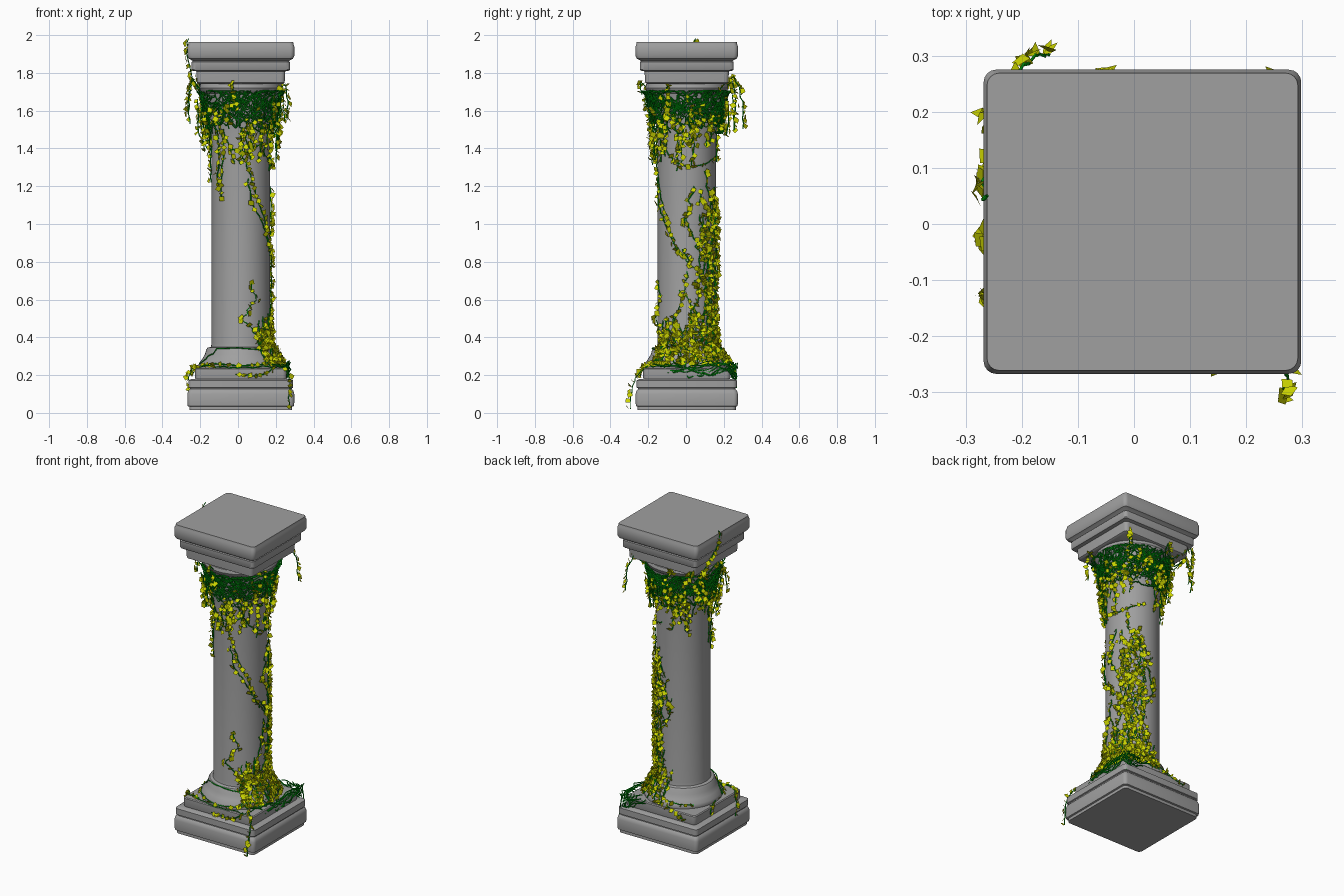
import bpy, bmesh, math, random
from mathutils import Vector, Euler

if "Cube" in bpy.data.objects:
    bpy.data.objects.remove(bpy.data.objects["Cube"])

rnd = random.Random(7)
CX, CY = 0.015, 0.004          # column axis


def material(name, col):
    m = bpy.data.materials.new(name)
    m.diffuse_color = (*col, 1)
    m.use_nodes = True
    m.node_tree.nodes["Principled BSDF"].inputs["Base Color"].default_value = m.diffuse_color
    return m


stone = material("stone_grey", (.35, .35, .35))


def loft(name, rings):
    """Skin a stack of rings and cap both ends."""
    bm = bmesh.new()
    loops = [[bm.verts.new(p) for p in r] for r in rings]
    n = len(loops[0])
    for a, b in zip(loops, loops[1:]):
        for i in range(n):
            bm.faces.new((a[i], a[(i + 1) % n], b[(i + 1) % n], b[i]))
    bm.faces.new(loops[0][::-1])
    bm.faces.new(loops[-1])
    me = bpy.data.meshes.new(name)
    bm.to_mesh(me)
    bm.free()
    me.materials.append(stone)
    ob = bpy.data.objects.new(name, me)
    bpy.context.collection.objects.link(ob)
    bpy.ops.object.select_all(action='DESELECT')
    ob.select_set(True)
    bpy.context.view_layer.objects.active = ob
    bpy.ops.object.shade_smooth_by_angle(angle=math.radians(35))
    return ob


def square_ring(h, z, r=0.022):
    pts = []
    for k, (sx, sy) in enumerate(((1, 1), (-1, 1), (-1, -1), (1, -1))):
        for j in range(5):
            a = math.radians(90 * k + 22.5 * j)
            pts.append((CX + sx * (h - r) + r * math.cos(a),
                        CY + sy * (h - 0.012 - r) + r * math.sin(a), z))
    return pts


def round_ring(r, z, n=48):
    return [(CX + r * math.cos(2 * math.pi * i / n),
             CY + r * math.sin(2 * math.pi * i / n), z) for i in range(n)]


# stone: square plinth, round shaft, square abacus
plinth = [(.272, .015), (.272, .033), (.281, .036), (.283, .055), (.283, .1), (.278, .118),
          (.270, .126), (.270, .131), (.277, .134), (.277, .172), (.266, .178), (.241, .18),
          (.243, .186), (.243, .232), (.238, .237)]
abacus = [(.222, 1.742), (.232, 1.748), (.235, 1.80), (.235, 1.808), (.256, 1.812), (.260, 1.818),
          (.260, 1.858), (.254, 1.862), (.262, 1.868), (.276, 1.875), (.283, 1.89), (.283, 1.94),
          (.279, 1.95), (.277, 1.963)]
shaft = [(.222, .23), (.226, .245), (.222, .262), (.205, .285), (.19, .31), (.183, .335),
         (.176, .345), (.158, .35), (.155, .37), (.155, 1.42), (.158, 1.48), (.165, 1.54),
         (.176, 1.6), (.19, 1.66), (.198, 1.69), (.212, 1.70), (.22, 1.72), (.215, 1.74), (.2, 1.75)]
loft("plinth", [square_ring(*p) for p in plinth])
loft("abacus", [square_ring(*p) for p in abacus])
loft("shaft", [round_ring(*p) for p in shaft])


def radius(z):
    for (r0, z0), (r1, z1) in zip(shaft, shaft[1:]):
        if z0 <= z <= z1:
            return r0 + (r1 - r0) * (z - z0) / (z1 - z0)
    return .2


def on_shaft(deg, z, off=.004):
    a, r = math.radians(deg), radius(z) + off
    return Vector((CX + r * math.cos(a), CY + r * math.sin(a), z))


# ivy: all stems share one curve, all leaves share one mesh
stem_curve = bpy.data.curves.new("ivy_stems", 'CURVE')
stem_curve.dimensions = '3D'
stem_curve.bevel_depth = .0032
stem_curve.bevel_resolution = 0
leaf_bm = bmesh.new()


def leaf(p):
    s = rnd.uniform(.009, .0145)
    out = Vector((p.x - CX, p.y - CY, 0)).normalized()
    q = out.to_track_quat('Z', 'Y')
    e = Euler((rnd.uniform(-1, 1), rnd.uniform(-1, 1), rnd.uniform(0, 6.3)))
    m = q.to_matrix() @ e.to_matrix()
    side = Vector((-out.y, out.x, 0)) * rnd.uniform(-.014, .014)
    c = p + out * rnd.uniform(.003, .012) + side
    vs = [leaf_bm.verts.new(c + m @ Vector((x * s, y * s, z * s)))
          for x, y, z in ((-1, -1, 0), (1, -1, .2), (1, 1, 0), (-1, 1, .2))]
    leaf_bm.faces.new(vs)


def vine(pts, gap=0.02, leafy=True):
    sp = stem_curve.splines.new('POLY')
    sp.points.add(len(pts) - 1)
    for q, p in zip(sp.points, pts):
        q.co = (*p, 1)
    if leafy:
        left = gap / 2
        for a, b in zip(pts, pts[1:]):
            d = (b - a).length
            while left < d:
                leaf(a.lerp(b, left / d))
                left += gap * rnd.uniform(.6, 1.4)
            left -= d


def free_vine(keys, gap=.02, leafy=True, jit=.005):
    pts = []
    for a, b in zip(keys, keys[1:]):
        a, b = Vector(a), Vector(b)
        n = max(2, int((b - a).length / .025))
        pts += [a.lerp(b, i / n) for i in range(n)]
    pts.append(Vector(keys[-1]))
    vine([p + Vector([rnd.uniform(-jit, jit) for _ in range(3)]) for p in pts], gap, leafy)


def climb(keys, gap=.02, leafy=True, jit=3):
    """Vine following the shaft through (angle, height) keys."""
    pts = []
    for (a0, z0), (a1, z1) in zip(keys, keys[1:]):
        n = max(2, int((abs(z1 - z0) + abs(a1 - a0) * .003) / .03))
        pts += [on_shaft(a0 + (a1 - a0) * i / n + rnd.uniform(-jit, jit), z0 + (z1 - z0) * i / n,
                         rnd.uniform(.003, .009)) for i in range(n)]
    pts.append(on_shaft(*keys[-1]))
    vine(pts, gap, leafy)


# tangled stems round the neck
for i in range(210):
    a, z, da = rnd.uniform(0, 360), rnd.uniform(1.54, 1.7), rnd.choice((-1, 1)) * rnd.uniform(1, 6)
    pts = []
    for _ in range(15):
        pts.append(on_shaft(a, z, rnd.uniform(.006, .028)))
        a += da + rnd.uniform(-4, 4)
        z = min(1.705, max(1.48, z + rnd.uniform(-.03, .03)))
    vine(pts, leafy=False)

# leafy strands hanging from the neck, bare at the top
for i in range(56):
    a, z = i * 360 / 56 + rnd.uniform(-4, 4), rnd.uniform(1.5, 1.69)
    end = z - rnd.choice((.08, .1, .14, .18, .22))
    pts, off = [], rnd.uniform(.012, .045)
    r = radius(z) + off
    while z > end:
        r = max(r - rnd.uniform(-.002, .006), radius(z) + .006)
        pts.append(on_shaft(a, z, r - radius(z)))
        z -= .022
        a += rnd.uniform(-4, 4)
    vine(pts, .025)
for a, z in ((-130, 1.13), (-172, 1.22), (-140, 1.2), (-50, 1.38), (100, 1.33), (-20, 1.28), (135, 1.3), (10, 1.3)):
    climb([(a - 4, 1.55), (a + 4, 1.42), (a, z)], .026)

# loose band beneath the neck
climb([(-115, 1.4), (-80, 1.38), (-50, 1.42), (-25, 1.33), (5, 1.3), (40, 1.32), (75, 1.36)], .034)

# main spiral vine, front to back right
climb([(-88, 1.5), (-85, 1.35), (-65, 1.2), (-42, 1.04), (-20, .87), (5, .79), (32, .74), (45, .6), (40, .3)], .028)
climb([(-78, 1.24), (-66, 1.1), (-40, .98), (-12, .83)], .06)

# climbing vines up the back right side, wandering sideways
for a, top in ((14, 1.2), (26, 1.05), (36, 1.28), (46, 1.1), (54, 1.18), (62, 1.0), (70, 1.12),
               (80, .95), (0, .75), (-14, .65), (-70, .7)):
    w = lambda s: a + rnd.uniform(-s, s)
    climb([(40 + (a - 40) * .7, .27), (w(10), .42), (w(16), .5 * top + .05), (w(18), .7 * top),
           (w(18), .85 * top), (a, top)], .03, jit=5)
for i in range(34):
    a, z = rnd.gauss(45, 20), rnd.uniform(.6, 1.12)
    climb([(a, z), (a + rnd.uniform(-22, 22), z + rnd.uniform(.03, .12))], .02)

# bushy foot of the ivy
for i in range(36):
    a = rnd.uniform(-58, 92)
    climb([(a, .25), (a + rnd.uniform(-14, 14), .34), (a + rnd.uniform(-20, 20), rnd.uniform(.38, .56))], .029)

# runners on the plinth
climb([(-165, .26), (-130, .34), (-95, .345), (-60, .335), (-30, .3)], leafy=False)
climb([(200, .25), (235, .26), (270, .25), (310, .26)], .045)
climb([(20, .29), (70, .3), (110, .27), (140, .26)], .04)
free_vine([(.24, -.05, .25), (.2, -.222, .245), (0, -.235, .24), (-.2, -.2, .25)], leafy=False)
free_vine([(.19, -.22, .245), (.16, -.243, .215), (.08, -.243, .195), (-.01, -.245, .205)], .024)
free_vine([(-.13, -.2, .25), (-.21, -.19, .245), (-.235, -.15, .24), (-.258, -.13, .19), (-.264, -.12, .12)], .018)
free_vine([(-.2, -.02, .25), (-.225, .05, .24), (-.24, .1, .2)], .024)
free_vine([(.18, -.17, .26), (.24, -.22, .24), (.27, -.265, .19), (.27, -.285, .14), (.27, -.298, .02)], .03)
free_vine([(.05, .2, .25), (-.05, .23, .245), (-.16, .25, .2)], .03)

# knotted stems at the back right corner
for i in range(9):
    j = lambda s: rnd.uniform(-s, s)
    free_vine([(.21, rnd.uniform(-.2, .1), .25 + j(.015)), (.258, .0 + j(.1), .23 + j(.045)),
               (.264, .14 + j(.05), .23 + j(.045)), (.268 + j(.01), .24 + j(.03), .245 + j(.03)),
               (.25 + j(.03), .262 + j(.01), .22 + j(.05)), (.16 + j(.06), .24 + j(.02), .25 + j(.02))],
              leafy=False, jit=.008)
free_vine([(.265, .26, .26), (.274, .267, .19), (.276, .266, .13)], leafy=False)

# strand reaching over the abacus, and strands drooping off the capital
free_vine([(-.2, .1, 1.7), (-.235, .17, 1.76), (-.255, .12, 1.82), (-.268, .07, 1.9), (-.268, .04, 1.96),
           (-.26, .05, 1.982)], .018)
free_vine([(-.2, .06, 1.7), (-.24, .02, 1.77), (-.26, -.02, 1.7), (-.262, -.03, 1.58)], .022)
free_vine([(-.18, .14, 1.7), (-.24, .17, 1.76), (-.26, .19, 1.68), (-.255, .2, 1.53)], .022)
free_vine([(-.13, .17, 1.71), (-.21, .25, 1.78), (-.2, .285, 1.72), (-.17, .3, 1.62), (-.15, .3, 1.5)], .022)
free_vine([(-.06, .2, 1.71), (-.05, .25, 1.76), (-.05, .26, 1.65), (-.05, .255, 1.5)], .022)
free_vine([(.15, .17, 1.71), (.21, .22, 1.76), (.235, .245, 1.69), (.245, .25, 1.55)], .024)
free_vine([(.2, -.08, 1.71), (.25, -.1, 1.74), (.265, -.1, 1.65), (.26, -.1, 1.55)], .024)
free_vine([(-.02, -.2, 1.71), (-.03, -.24, 1.75), (-.02, -.235, 1.68)], .024)

# assemble stems and leaves
stems = bpy.data.objects.new("ivy_stems", stem_curve)
bpy.context.collection.objects.link(stems)
stem_curve.materials.append(material("stem_green", (0, .36, .005)))
leaf_me = bpy.data.meshes.new("ivy_leaves")
leaf_bm.to_mesh(leaf_me)
leaf_bm.free()
leaf_me.materials.append(material("leaf_yellow", (.6, .66, .0)))
leaves = bpy.data.objects.new("ivy_leaves", leaf_me)
bpy.context.collection.objects.link(leaves)
bpy.ops.object.select_all(action='DESELECT')
stems.select_set(True)
bpy.context.view_layer.objects.active = stems
bpy.ops.object.convert(target='MESH')
